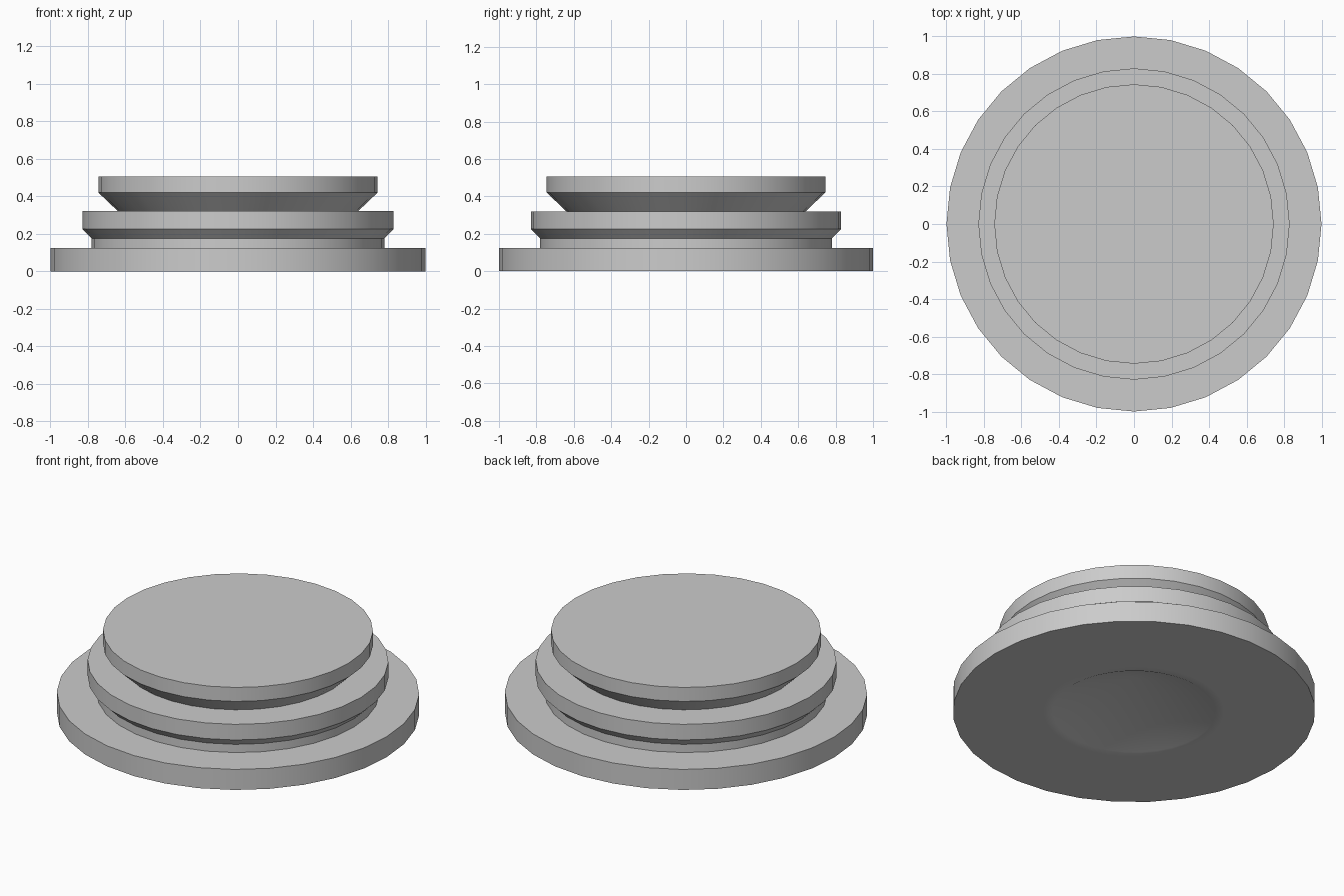
import bpy
import math

if "Cube" in bpy.data.objects:
    bpy.data.objects.remove(bpy.data.objects["Cube"], do_unlink=True)

SEGMENTS = 32

grey = bpy.data.materials.new("light_grey")
grey.use_nodes = True
colour = (0.6, 0.6, 0.6, 1)
grey.diffuse_color = colour
grey.node_tree.nodes["Principled BSDF"].inputs["Base Color"].default_value = colour


def lathe(name, profile):
    """Revolve (radius, height) points, listed from the underside up, about z."""
    verts, rings = [], []
    for radius, z in profile:
        start = len(verts)
        count = SEGMENTS if radius > 0 else 1
        for i in range(count):
            a = 2 * math.pi * i / SEGMENTS
            verts.append((radius * math.cos(a), radius * math.sin(a), z))
        rings.append([start + i % count for i in range(SEGMENTS)])
    faces = []
    for low, high in zip(rings, rings[1:]):
        for i in range(SEGMENTS):
            j = (i + 1) % SEGMENTS
            corners = (low[i], low[j], high[j], high[i])
            faces.append(list(dict.fromkeys(corners)))
    mesh = bpy.data.meshes.new(name)
    mesh.from_pydata(verts, [], faces)
    mesh.materials.append(grey)
    obj = bpy.data.objects.new(name, mesh)
    bpy.context.collection.objects.link(obj)
    bpy.ops.object.select_all(action="DESELECT")
    obj.select_set(True)
    bpy.context.view_layer.objects.active = obj
    bpy.ops.object.shade_smooth_by_angle(angle=math.radians(30))
    return obj


# Wide foot with a shallow conical hollow underneath
lathe("base_disc", [(0, 0.217), (0.45, 0), (0.5, 0), (1, 0), (1, 0.125), (0.78, 0.125)])

# Middle tier: neck, flare and rim
lathe("middle_tier", [(0.78, 0.125), (0.78, 0.175), (0.83, 0.225), (0.83, 0.32), (0.64, 0.32)])

# Top tier: flared underside, rim and flat cap
lathe("top_tier", [(0.64, 0.32), (0.745, 0.42), (0.745, 0.505), (0, 0.505)])
